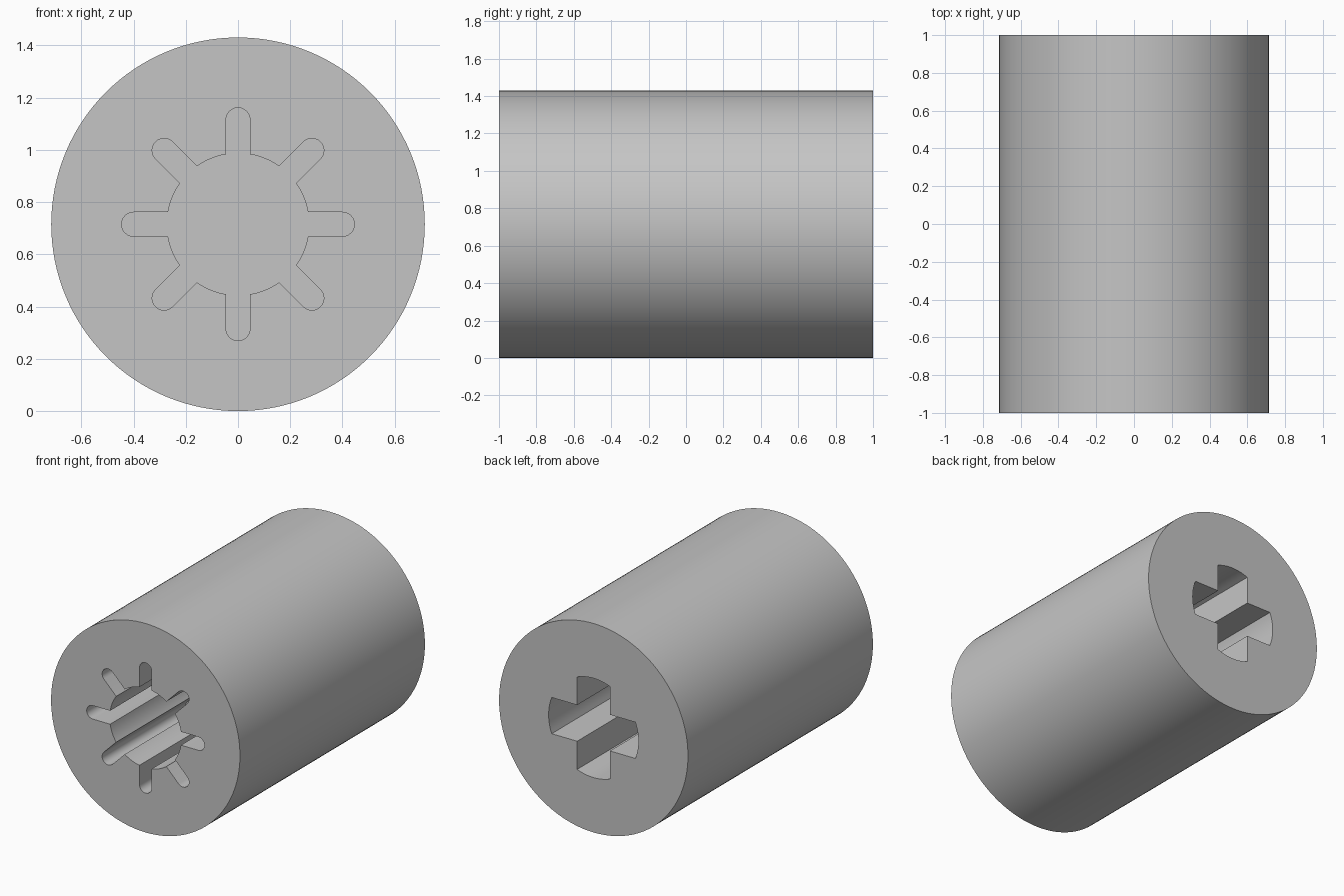
import bpy
import bmesh
from math import sin, cos, pi, asin, sqrt

cube = bpy.data.objects.get("Cube")
if cube:
    bpy.data.objects.remove(cube)

RADIUS = 0.715       # outer radius, also the height of the axis
HOLE_DEPTH = 0.9     # both sockets stop at a thin web in the middle


def polar(r, a):
    return (r * cos(a), r * sin(a))


def turned(p, a):
    return (p[0] * cos(a) - p[1] * sin(a), p[0] * sin(a) + p[1] * cos(a))


def arc(r, start, end, steps):
    return [polar(r, start + (end - start) * i / steps) for i in range(steps + 1)]


def splined_profile(bore, half_width, reach, count=8):
    """Round bore with round-ended slots spreading out of it."""
    step = 2 * pi / count
    half = asin(half_width / bore)
    cap_centre = reach - half_width
    points = []
    for k in range(count):
        cap = [(cap_centre + u, v) for u, v in arc(half_width, -pi / 2, pi / 2, 12)]
        wall = arc(bore, half, step - half, 8)
        points += [turned(p, k * step) for p in cap + wall]
    return points


def cross_profile(reach, half_width):
    """Plus-shaped axle socket with curved arm ends."""
    half = asin(half_width / reach)
    points = []
    for k in range(4):
        arm = arc(reach, -half, half, 10) + [(half_width, half_width)]
        points += [turned(p, k * pi / 2) for p in arm]
    return points


bm = bmesh.new()


def add_loop(points, y):
    verts = [bm.verts.new((u, y, v + RADIUS)) for u, v in points]
    edges = [bm.edges.new((a, b)) for a, b in zip(verts, verts[1:] + verts[:1])]
    return verts, edges


def join_loops(a, b):
    n = len(a)
    for i in range(n):
        j = (i + 1) % n
        bm.faces.new((a[i], a[j], b[j], b[i]))


# Outer cylinder wall
circle = arc(RADIUS, 0, 2 * pi, 128)[:-1]
front_rim, front_edges = add_loop(circle, -1)
back_rim, back_edges = add_loop(circle, 1)
join_loops(front_rim, back_rim)


# Socket walls, floor and the end face around each opening
def add_socket(profile, side, rim_edges):
    mouth, mouth_edges = add_loop(profile, side)
    floor, _ = add_loop(profile, side * (1 - HOLE_DEPTH))
    join_loops(mouth, floor)
    bm.faces.new(floor)
    bmesh.ops.triangle_fill(bm, use_beauty=True, use_dissolve=False,
                            edges=rim_edges + mouth_edges, normal=(0, side, 0))


add_socket(splined_profile(0.272, 0.046, 0.446), -1, front_edges)
add_socket(cross_profile(0.34, 0.124), 1, back_edges)

bmesh.ops.recalc_face_normals(bm, faces=bm.faces[:])
mesh = bpy.data.meshes.new("socketed_cylinder")
bm.to_mesh(mesh)
bm.free()

# Single grey material
grey = bpy.data.materials.new("light_grey")
grey.use_nodes = True
colour = (0.56, 0.56, 0.56, 1)
grey.diffuse_color = colour
grey.node_tree.nodes["Principled BSDF"].inputs["Base Color"].default_value = colour
mesh.materials.append(grey)

body = bpy.data.objects.new("socketed_cylinder", mesh)
bpy.context.collection.objects.link(body)
bpy.ops.object.select_all(action='DESELECT')
body.select_set(True)
bpy.context.view_layer.objects.active = body
bpy.ops.object.shade_smooth_by_angle(angle=pi / 6)
